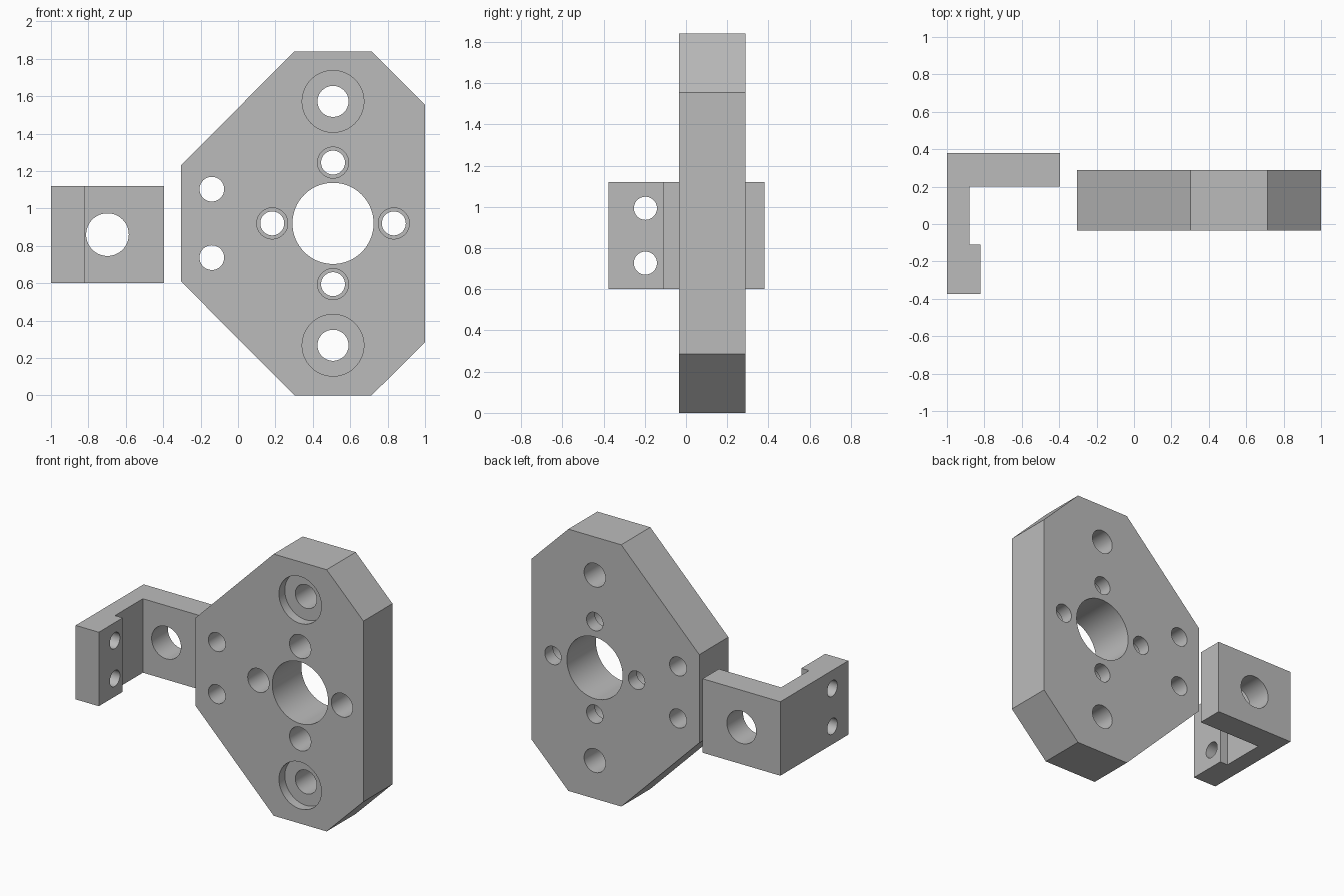
import bpy, bmesh
from math import pi, radians
from mathutils import Matrix, Vector

if "Cube" in bpy.data.objects:
    bpy.data.objects.remove(bpy.data.objects["Cube"], do_unlink=True)

grey = bpy.data.materials.new("machined grey")
grey.use_nodes = True
colour = (0.5, 0.5, 0.5, 1)
grey.diffuse_color = colour
grey.node_tree.nodes["Principled BSDF"].inputs["Base Color"].default_value = colour


def make_object(name, bm):
    bmesh.ops.recalc_face_normals(bm, faces=bm.faces[:])
    mesh = bpy.data.meshes.new(name)
    bm.to_mesh(mesh)
    bm.free()
    mesh.materials.append(grey)
    ob = bpy.data.objects.new(name, mesh)
    bpy.context.collection.objects.link(ob)
    return ob


def extrude_profile(name, points, along):
    """Solid made by sweeping a closed outline along a vector."""
    bm = bmesh.new()
    face = bm.faces.new([bm.verts.new(p) for p in points])
    swept = bmesh.ops.extrude_face_region(bm, geom=[face])
    moved = [g for g in swept["geom"] if isinstance(g, bmesh.types.BMVert)]
    bmesh.ops.translate(bm, verts=moved, vec=along)
    return make_object(name, bm)


def bore(part, start, end, radius):
    """Drill a round hole between two points."""
    a, b = Vector(start), Vector(end)
    turn = (b - a).to_track_quat('Z', 'Y').to_matrix().to_4x4()
    bm = bmesh.new()
    bmesh.ops.create_cone(bm, cap_ends=True, segments=64, radius1=radius,
                          radius2=radius, depth=(b - a).length,
                          matrix=Matrix.Translation((a + b) / 2) @ turn)
    cutter = make_object("hole_cutter", bm)
    cutter.hide_render = True
    mod = part.modifiers.new("bore", 'BOOLEAN')
    mod.operation, mod.solver, mod.object = 'DIFFERENCE', 'EXACT', cutter
    bpy.context.view_layer.objects.active = part
    bpy.ops.object.modifier_apply(modifier=mod.name)
    bpy.data.objects.remove(cutter, do_unlink=True)


def finish(part):
    bpy.ops.object.select_all(action='DESELECT')
    part.select_set(True)
    bpy.context.view_layer.objects.active = part
    bpy.ops.object.shade_smooth_by_angle(angle=radians(30))


# Motor plate: chamfered outline, mirrored about its middle height
FRONT, BACK, MID = -0.035, 0.288, 0.92
upper = [(1.0, 0.635), (0.714, 0.92), (0.302, 0.92), (-0.305, 0.31)]
outline = upper + [(x, -z) for x, z in reversed(upper)]
plate = extrude_profile("motor_plate", [(x, FRONT, MID + z) for x, z in outline],
                        (0, BACK - FRONT, 0))


def plate_hole(x, z, radius, depth=None):
    end = BACK + 0.1 if depth is None else FRONT + depth
    bore(plate, (x, FRONT - 0.1, MID + z), (x, end, MID + z), radius)


# Central bore
CX = 0.508
plate_hole(CX, 0, 0.217)
for side in (-1, 1):
    # Counterbored mounting holes above and below
    plate_hole(CX, side * 0.652, 0.083)
    plate_hole(CX, side * 0.652, 0.165, 0.065)
    # Ring of four stepped screw holes
    for dx, dz in ((side * 0.325, 0), (0, side * 0.325)):
        plate_hole(CX + dx, dz, 0.064)
        plate_hole(CX + dx, dz, 0.083, 0.23)
    # Plain holes near the narrow edge
    plate_hole(-0.14, side * 0.183, 0.066)
finish(plate)

# Hooked bracket: L-shaped outline with a thicker lip
hook = [(-1, -0.375), (-0.82, -0.375), (-0.82, -0.11), (-0.88, -0.11),
        (-0.88, 0.2), (-0.395, 0.2), (-0.395, 0.38), (-1, 0.38)]
bracket = extrude_profile("hooked_bracket", [(x, y, 0.6) for x, y in hook],
                          (0, 0, 0.52))
bore(bracket, (-0.698, 0.1, 0.86), (-0.698, 0.5, 0.86), 0.114)
for z in (0.727, 0.993):
    bore(bracket, (-1.1, -0.197, z), (-0.7, -0.197, z), 0.056)
finish(bracket)
